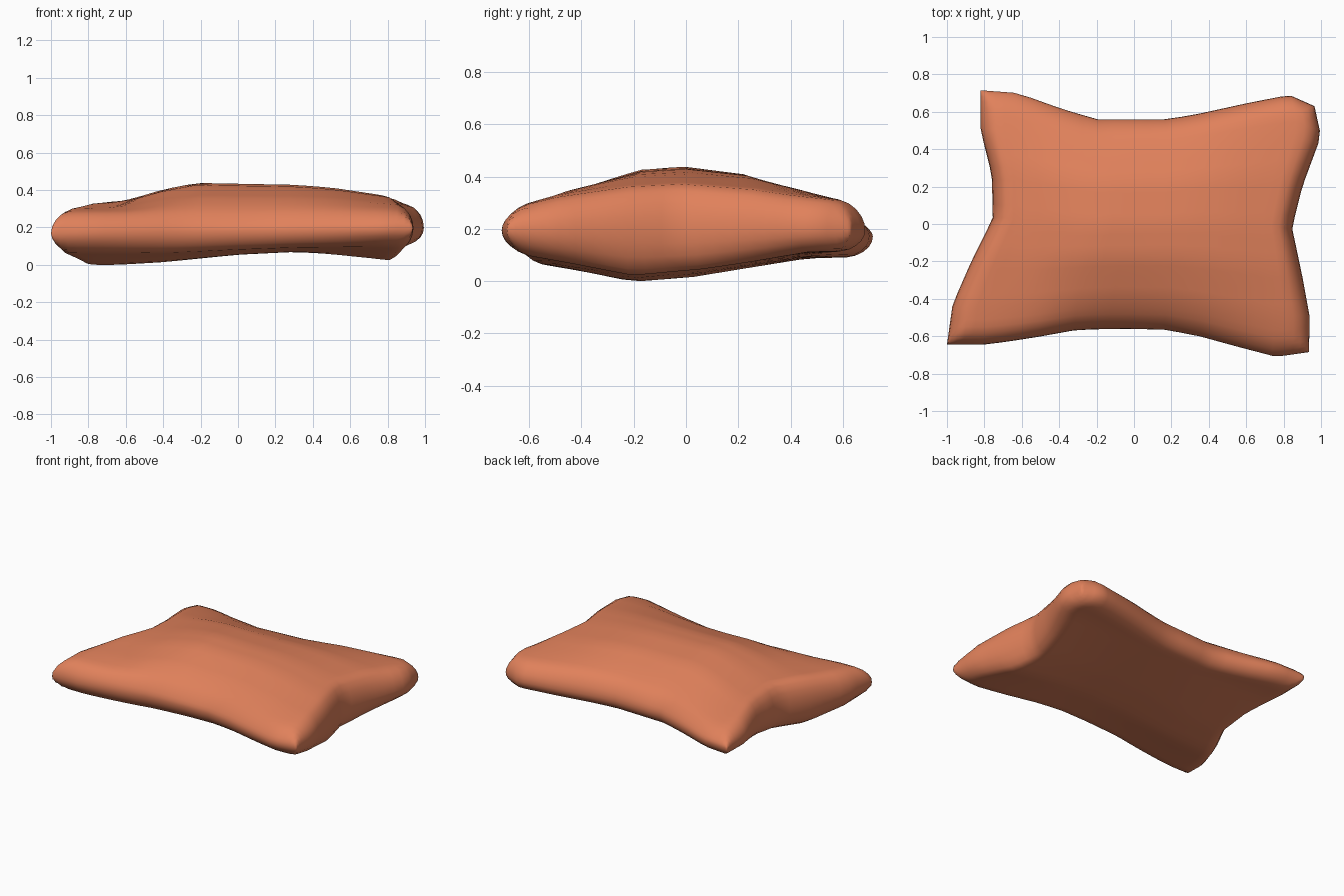
import bpy, bmesh, math
from mathutils import Vector

old = bpy.data.objects.get("Cube")
if old:
    bpy.data.objects.remove(old, do_unlink=True)

# Cushion fabric
fabric = bpy.data.materials.new("terracotta_fabric")
fabric.use_nodes = True
colour = (0.75, 0.22, 0.105, 1)
fabric.diffuse_color = colour
fabric.node_tree.nodes["Principled BSDF"].inputs["Base Color"].default_value = colour


def lerp_table(points, t):
    """Piecewise linear value of (t, value) points."""
    for (a, p), (b, q) in zip(points, points[1:]):
        if t <= b:
            return p + (q - p) * max(0, (t - a) / (b - a))
    return points[-1][1]


def along(points, t, axis):
    """Point on an outline side, t in -1..1 along the given axis."""
    lo, hi = points[0][axis], points[-1][axis]
    c = lo + (hi - lo) * (t + 1) / 2
    other = lerp_table([(p[axis], p[1 - axis]) for p in points], c)
    return Vector((c, other)) if axis == 0 else Vector((other, c))


# Four pinched sides of the outline, seen from above
front = [(-1, -.645), (-.79, -.645), (-.55, -.61), (-.3, -.565), (-.05, -.56),
         (.17, -.565), (.35, -.6), (.55, -.655), (.76, -.71), (.935, -.685)]
back = [(-.82, .715), (-.62, .7), (-.4, .62), (-.2, .56), (.18, .56),
        (.35, .59), (.6, .645), (.83, .69), (.965, .63)]
left = [(.935, -.685), (.94, -.5), (.9, -.28), (.845, -.02), (.9, .2),
        (1, .47), (.965, .63)]
right = [(-1, -.645), (-.97, -.43), (-.87, -.2), (-.755, .03), (-.76, .26),
         (-.82, .5), (-.82, .715)]

# Crest heights across the width, and how they swell from front to back
crest = [(-1, .32), (-.6, .345), (-.4, .405), (-.22, .44), (.3, .43), (.5, .415), (.9, .355)]
belly = [(-1, .01), (-.8, 0), (-.65, 0), (-.4, .015), (0, .055), (.3, .07), (.5, .06), (.83, .02)]
swell_top = [(-1, 0), (-.7, .55), (-.42, .83), (-.3, .94), (0, 1), (.4, .84), (.75, .42), (1, 0)]
swell_low = [(-.68, 0), (-.6, .2), (-.4, .57), (-.2, 1), (.03, .81), (.25, .43), (.47, .05), (.7, 0)]
# Shoulder heights along the front and back seams
front_shoulder = [(-1, .285), (0, .25), (1, .275)]
back_shoulder = [(-1, .225), (-.3, .26), (.4, .3), (1, .3)]


def plan(u, v):
    """Fill the outline smoothly (Coons patch)."""
    s, t = (u + 1) / 2, (v + 1) / 2
    a, b = Vector(front[0]), Vector(front[-1])
    c, d = Vector(back[0]), Vector(back[-1])
    return (along(front, u, 0) * (1 - t) + along(back, u, 0) * t
            + along(right, v, 1) * (1 - s) + along(left, v, 1) * s
            - a * (1 - s) * (1 - t) - b * s * (1 - t) - c * (1 - s) * t - d * s * t)


def roll(t, width):
    """Rounded falloff towards the rim."""
    d = min(1, (1 - abs(t)) / width)
    return math.sqrt(max(0, 1 - (1 - d) ** 2))


def height(u, v, x, y, upper):
    mid = .185 + .015 * x
    if upper:
        t = (v + 1) / 2
        base = lerp_table(front_shoulder, u) * (1 - t) + lerp_table(back_shoulder, u) * t
        full = base + (lerp_table(crest, x) - base) * lerp_table(swell_top, v)
    else:
        base = .105 + .015 * x
        full = base + (lerp_table(belly, x) - base) * lerp_table(swell_low, y)
    return mid + (full - mid) * min(roll(u, .1), roll(v, .15))


# Sample lines, denser at the rim
rim = [1, .995, .98, .95, .91, .86]
inner = [i / 10 for i in range(-8, 9)]
lines = [-r for r in rim] + inner + rim[::-1]
n = len(lines)

# Cushion: upper and lower skins sharing the rim
bm = bmesh.new()
for upper in (True, False):
    grid = []
    for v in lines:
        row = []
        for u in lines:
            x, y = plan(u, v)
            row.append(bm.verts.new((x, y, height(u, v, x, y, upper))))
        grid.append(row)
    for j in range(n - 1):
        for i in range(n - 1):
            quad = [grid[j][i], grid[j][i + 1], grid[j + 1][i + 1], grid[j + 1][i]]
            bm.faces.new(quad if upper else quad[::-1])
bmesh.ops.remove_doubles(bm, verts=bm.verts, dist=.0005)
low = min(v.co.z for v in bm.verts)
bmesh.ops.translate(bm, verts=bm.verts, vec=(0, 0, -low))
bmesh.ops.recalc_face_normals(bm, faces=bm.faces)

mesh = bpy.data.meshes.new("cushion")
bm.to_mesh(mesh)
bm.free()
mesh.materials.append(fabric)
for face in mesh.polygons:
    face.use_smooth = True
cushion = bpy.data.objects.new("cushion", mesh)
bpy.context.collection.objects.link(cushion)
